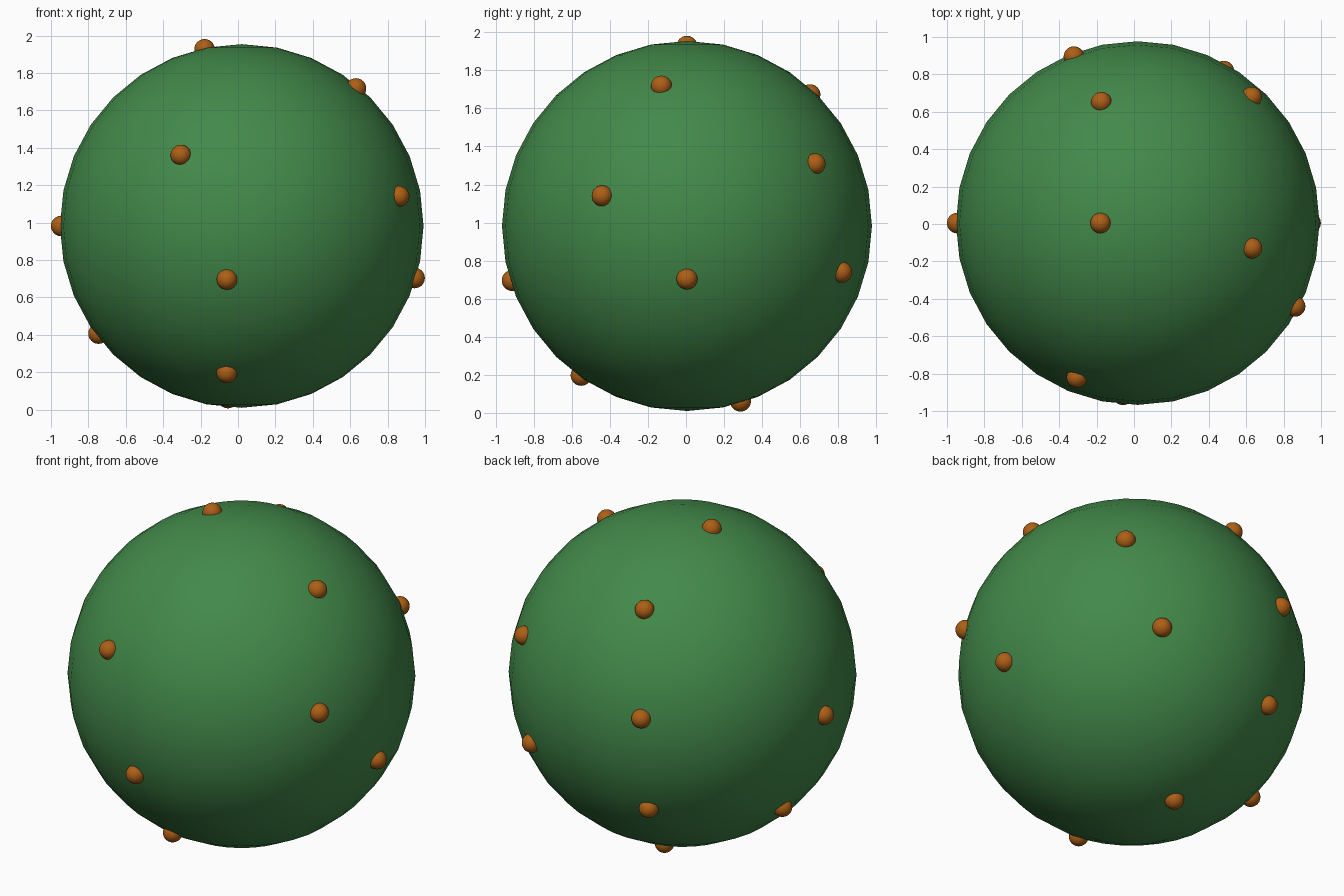
import bpy
from mathutils import Vector

if "Cube" in bpy.data.objects:
    bpy.data.objects.remove(bpy.data.objects["Cube"])

CENTRE = Vector((0.02, 0.005, 0.982))
BODY_RADIUS = 0.972
BUMP_RADIUS = 0.055
BUMP_DISTANCE = 0.965


def make_material(name, colour):
    mat = bpy.data.materials.new(name)
    mat.diffuse_color = (*colour, 1.0)
    mat.use_nodes = True
    mat.node_tree.nodes["Principled BSDF"].inputs["Base Color"].default_value = mat.diffuse_color
    return mat


def add_ball(name, location, radius, segments, rings, mat):
    bpy.ops.mesh.primitive_uv_sphere_add(
        segments=segments, ring_count=rings, radius=radius, location=location)
    obj = bpy.context.object
    obj.name = name
    obj.data.materials.append(mat)
    bpy.ops.object.shade_smooth()
    return obj


green = make_material("leaf_green", (0.055, 0.25, 0.068))
orange = make_material("burnt_orange", (0.42, 0.115, 0.008))

# Large round body
add_ball("body", CENTRE, BODY_RADIUS, 32, 16, green)

# Directions from the body centre to each small bump
directions = [
    (-0.20, 0.00, 0.95), (0.615, -0.135, 0.74), (-0.20, 0.665, 0.71),
    (-0.335, -0.85, 0.39), (0.615, 0.68, 0.33), (0.85, -0.45, 0.16),
    (-0.345, 0.90, 0.153), (-0.965, 0.00, 0.00), (0.93, 0.00, -0.28),
    (-0.08, -0.93, -0.29), (0.465, 0.82, -0.245), (-0.328, 0.799, -0.446),
    (-0.765, 0.12, -0.575), (-0.08, -0.56, -0.79), (-0.075, 0.285, -0.932),
]

# Small bumps half sunk into the surface
for i, d in enumerate(directions, 1):
    spot = CENTRE + Vector(d).normalized() * BUMP_DISTANCE
    add_ball(f"bump_{i}", spot, BUMP_RADIUS, 32, 16, orange)
